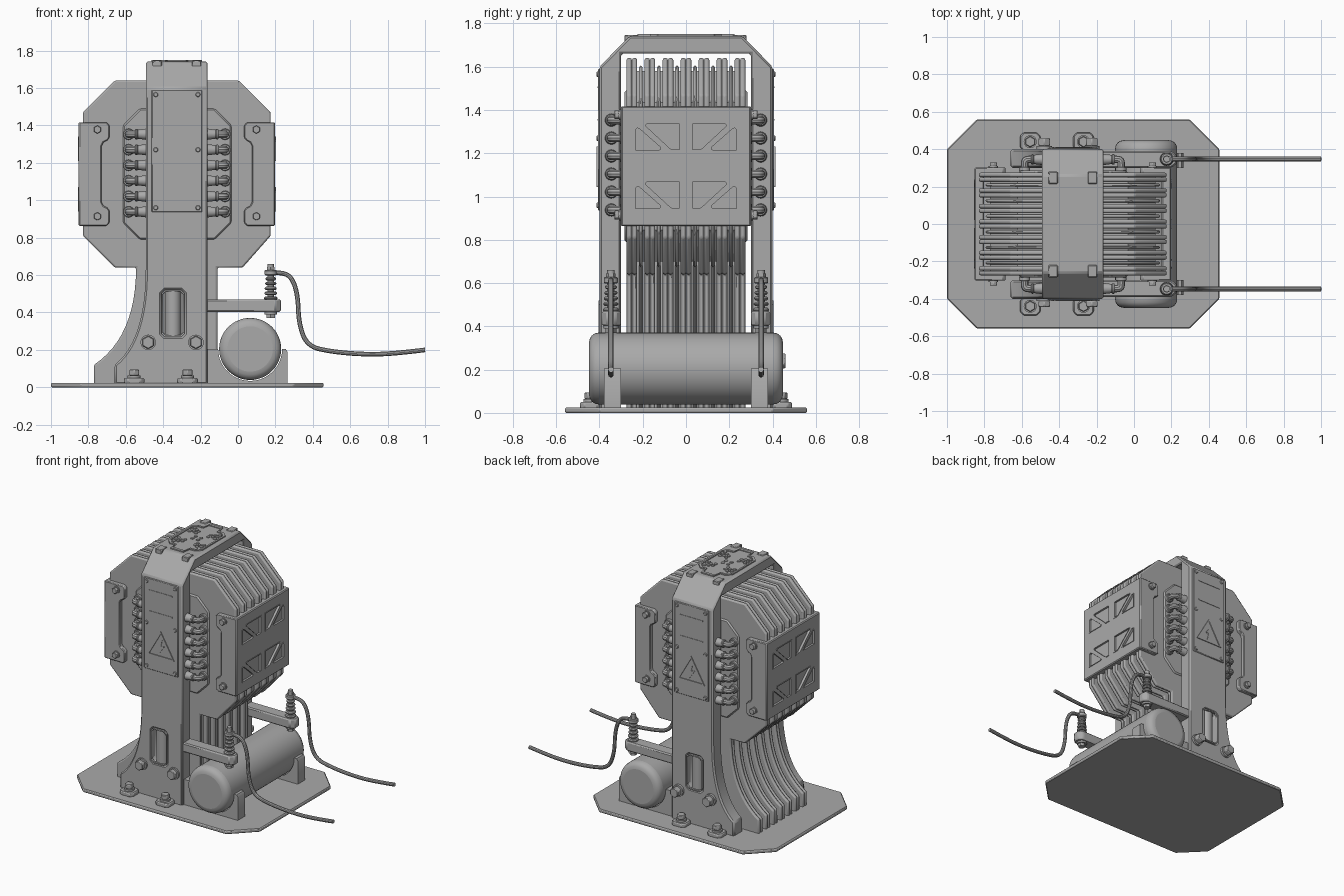
import bpy, bmesh, math
from mathutils import Vector, Matrix

if "Cube" in bpy.data.objects:
    bpy.data.objects.remove(bpy.data.objects["Cube"])

CX = -0.327          # centre line of the core and column
AX = {'x': lambda u, v, w: (w, u, v), 'y': lambda u, v, w: (u, w, v), 'z': lambda u, v, w: (u, v, w)}


def finish(name, bm, bevel=0, seg=1):
    bmesh.ops.recalc_face_normals(bm, faces=bm.faces)
    me = bpy.data.meshes.new(name)
    bm.to_mesh(me)
    bm.free()
    ob = bpy.data.objects.new(name, me)
    bpy.context.collection.objects.link(ob)
    if bevel:
        m = ob.modifiers.new('bevel', 'BEVEL')
        m.width, m.segments, m.limit_method, m.angle_limit = bevel, seg, 'ANGLE', math.radians(30)
    return ob


def prism(name, polys, axis, a, b, bevel=0, seg=1):
    """Extrude one or several 2D outlines along an axis from a to b."""
    if not isinstance(polys[0][0], (tuple, list)):
        polys = [polys]
    bm = bmesh.new()
    for p in polys:
        lo = [bm.verts.new(AX[axis](u, v, a)) for u, v in p]
        hi = [bm.verts.new(AX[axis](u, v, b)) for u, v in p]
        bm.faces.new(lo)
        bm.faces.new(hi)
        for i in range(len(p)):
            j = (i + 1) % len(p)
            bm.faces.new((lo[i], lo[j], hi[j], hi[i]))
    return finish(name, bm, bevel, seg)


def ring(name, outer, scale, axis, a, b):
    """Raised outline: the outer loop and a copy of it moved inwards."""
    c = sum((Vector(p) for p in outer), Vector((0, 0))) / len(outer)
    inner = [tuple(c + (Vector(p) - c) * scale) for p in outer]
    n = len(outer)
    return prism(name, [[outer[i], outer[(i + 1) % n], inner[(i + 1) % n], inner[i]] for i in range(n)], axis, a, b)


def cyl(name, p0, p1, r, r2=None, n=20, bevel=0, seg=1):
    p0, p1 = Vector(p0), Vector(p1)
    d = p1 - p0
    M = Matrix.Translation((p0 + p1) / 2) @ Vector((0, 0, 1)).rotation_difference(d).to_matrix().to_4x4()
    bm = bmesh.new()
    bmesh.ops.create_cone(bm, cap_ends=True, segments=n, radius1=r, radius2=r if r2 is None else r2,
                          depth=d.length, matrix=M)
    return finish(name, bm, bevel, seg)


def rect(x0, x1, z0, z1, c=0):
    if not c:
        return [(x0, z0), (x1, z0), (x1, z1), (x0, z1)]
    return [(x0 + c, z0), (x1 - c, z0), (x1, z0 + c), (x1, z1 - c), (x1 - c, z1), (x0 + c, z1), (x0, z1 - c), (x0, z0 + c)]


def curve(p0, p1, p2, n=12):
    q = lambda t, k: (1 - t) ** 2 * p0[k] + 2 * t * (1 - t) * p1[k] + t * t * p2[k]
    return [(q(i / n, 0), q(i / n, 1)) for i in range(n + 1)]


def tube(name, pts, r, res=8):
    cu = bpy.data.curves.new(name, 'CURVE')
    cu.dimensions, cu.bevel_depth, cu.bevel_resolution, cu.use_fill_caps = '3D', r, 3, True
    sp = cu.splines.new('NURBS')
    sp.points.add(len(pts) - 1)
    for p, c in zip(sp.points, pts):
        p.co = (*c, 1)
    sp.use_endpoint_u, sp.order_u, sp.resolution_u = True, 3, res
    tmp = bpy.data.objects.new(name, cu)
    bpy.context.collection.objects.link(tmp)
    me = bpy.data.meshes.new_from_object(tmp.evaluated_get(bpy.context.evaluated_depsgraph_get()))
    bpy.data.objects.remove(tmp)
    bpy.context.collection.objects.link(bpy.data.objects.new(name, me))


def boolean(ob, cutter, op='DIFFERENCE'):
    m = ob.modifiers.new('cut', 'BOOLEAN')
    m.operation, m.object, m.solver = op, cutter, 'EXACT'
    ob.data = bpy.data.meshes.new_from_object(ob.evaluated_get(bpy.context.evaluated_depsgraph_get()))
    ob.modifiers.clear()
    bpy.data.objects.remove(cutter)


def bolt(name, p, d, r, h):
    p, d = Vector(p), Vector(d)
    cyl(name + '_washer', p, p + d * h * .3, r * 1.15, n=20)
    cyl(name + '_head', p + d * h * .3, p + d * h, r, n=6, bevel=r * .12)


# base plate
prism('base_plate', rect(-1, .457, -.56, .56, .16), 'z', 0, .024, .006)


# laminated core: octagon with flared foot, cut into thin plates
def core(d):
    l, r, t, b = CX - .502 + d, CX + .502 - d, 1.64 - d, .64 + d
    c = .17 - d * .4
    foot = curve((-.545 + d, b), (-.545 + d, .27), (-.77 + d, .12))
    return [(l, b + c), (l, t - c), (l + c, t), (r - c, t), (r, t - c), (r, b + c), (r - c + .02, b),
            (-.11 - d, b), (-.11 - d, .015), (-.77 + d, .015)] + foot[::-1] + [(l + c, b)]


for i in range(7):
    y = -.25 + i * .0833
    for o in (-.0125, .0125):
        prism('core_plate', core(0), 'y', y + o - .012, y + o + .012, .009, 2)
    if i < 6:
        prism('core_spacer', core(.035), 'y', y + .033, y + .05, .0075)
prism('core_filler', core(.06), 'y', -.262, .262)

# arch-shaped column: side outline intersected with front outline
arch = prism('column', [(-.40, .015), (-.40, 1.60), (-.26, 1.742), (.26, 1.742), (.40, 1.60), (.40, .015),
                        (.30, .015), (.30, 1.66), (-.30, 1.66), (-.30, .015)], 'x', -.9, .3)
leg = curve((-.493, .64), (-.493, .25), (-.66, .12))
boolean(arch, prism('cut', leg + [(-.66, 0), (-.162, 0), (-.162, 1.8), (-.493, 1.8)], 'y', -.6, .6), 'INTERSECT')
slot = rect(-.41, -.285, .27, .52, .018)
for s in (-1, 1):
    boolean(arch, prism('cut', slot, 'y', s * .345, s * .5))
m = arch.modifiers.new('bevel', 'BEVEL')
m.width, m.limit_method = .01, 'ANGLE'

# raised cross pad, studs and tabs on top
quarter = [(.05, .225), (.06, .165), (.10, .165), (.135, .13)]
cross = quarter + [(x, -y) for x, y in quarter[::-1]]
cross += [(-x, y) for x, y in cross[::-1]]
cross = [(CX + x, y) for x, y in cross]
prism('top_pad', cross, 'z', 1.735, 1.744)
ring('top_pad_rim', cross, .91, 'z', 1.74, 1.75)
for sx in (-1, 1):
    for sy in (-1, 1):
        for u, v in [(.022, .018), (.05, .06), (.05, .09), (.075, .075), (.075, .105), (.1, .06), (.1, .09), (.1, .12)]:
            x, y = CX + sx * u, sy * v
            cyl('top_stud', (x, y, 1.74), (x, y, 1.749), .012, n=12)
        prism('top_tab', rect(CX + sx * .105 - .025, CX + sx * .105 + .025, sy * .25 - .035, sy * .25 + .03),
              'z', 1.70, 1.747, .004)

# details repeated on the front and back
flash = [(.012, 1.17), (-.03, 1.115), (-.004, 1.118), (-.016, 1.065), (.03, 1.13), (.002, 1.127)]
for s in (-1, 1):
    # raised coil plate on the core face
    prism('coil_plate', rect(-.615, -.035, .79, 1.49, .09), 'y', s * .255, s * .285, .008)
    # cover panel with screws and hazard triangle
    prism('cover_panel', rect(-.462, -.192, .936, 1.59), 'y', s * .395, s * .407, .004)
    for x in (-.44, -.214):
        for z in (.96, 1.27, 1.565):
            cyl('panel_screw', (x, s * .40, z), (x, s * .413, z), .013, n=12, bevel=.003)
    tri = [(CX - .108, 1.045), (CX + .108, 1.045), (CX, 1.232)]
    ring('hazard_triangle', tri, .84, 'y', s * .404, s * .413)
    prism('hazard_flash', [(CX - s * x, z) for x, z in flash], 'y', s * .404, s * .411)
    prism('panel_trim', [rect(-.42, -.235, 1.352, 1.358), rect(-.42, -.235, 1.502, 1.508)], 'y', s * .404, s * .41)
    # handle slot rim and the bar behind it
    ring('slot_rim', slot, .93, 'y', s * .39, s * .404)
    cyl('slot_bar', (-.347, s * .355, .275), (-.347, s * .355, .515), .042, n=24)
    # column bolts and base anchors
    for x in (-.48, -.225):
        bolt('column_bolt', (x, s * .398, .24), (0, s, 0), .036, .045 if s < 0 else .062)
    for x in (-.555, -.27):
        prism('anchor_pad', rect(x - .055, x + .055, min(s * .39, s * .49), max(s * .39, s * .49), .02),
              'z', .02, .05, .006)
        bolt('anchor_bolt', (x, s * .44, .05), (0, 0, 1), .03, .045)
    # six bushings with elbow pipes on each side of the column
    for t in (-1, 1):
        edge = CX + t * .163
        for k in range(6):
            z = 1.353 - k * .083
            e = lambda d, y: (edge + t * d, s * y, z)
            tube('elbow_pipe', [e(-.01, .345), e(.05, .345), e(.095, .345), e(.095, .31), e(.095, .27)], .02, 4)
            cyl('pipe_cone', e(0, .345), e(.045, .345), .03, .024, n=16)
            cyl('pipe_collar', e(.045, .345), e(.06, .345), .028, n=16, bevel=.004)
            cyl('pipe_flange', e(.095, .28), e(.095, .305), .03, n=16, bevel=.004)
    # cradle for the tank
    arc = [(.065 + .171 * math.cos(a), .205 + .171 * math.sin(a))
           for a in [-i * math.pi / 20 for i in range(21)]]
    prism('tank_cradle', [(.265, .015), (.265, .19), (.255, .205)] + arc + [(-.165, .205), (-.165, .015)],
          'y', s * .30, s * .38)
    # arm, insulator and cable
    y0, y1 = sorted((s * .30, s * .39))
    arm = [(-.18, y0), (.20, y0), (.23, y0 + .025), (.23, y1 - .025), (.20, y1), (-.18, y1)]
    prism('insulator_arm', arm, 'z', .403, .47, .008)
    y = s * .347
    p = lambda z: (.175, y, z)
    cyl('insulator_core', p(.38), p(.66), .017, n=16)
    cyl('insulator_nut', p(.37), p(.392), .025, n=6)
    cyl('insulator_lower_flange', p(.39), p(.408), .034)
    for k in range(5):
        cyl('insulator_disc', p(.468 + k * .026), p(.486 + k * .026), .036 - k * .002, bevel=.006)
    cyl('cable_clamp', p(.598), p(.628), .033, bevel=.005)
    cyl('cable_nut', p(.628), p(.644), .022, n=6)
    cyl('cable_stud', p(.64), p(.658), .014, n=12)
    path = [(.175, .612), (.24, .615), (.29, .585), (.32, .49), (.325, .34), (.37, .22), (.50, .19),
            (.68, .175), (.84, .18), (1.0, .20)]
    tube('cable', [(x, y, z) for x, z in path], .013)

# side covers: face plate with triangular pockets and bolted C-shaped flanges
for t in (-1, 1):
    cover = prism('side_cover', rect(-.30, .30, .863, 1.417), 'x', CX + t * .475, CX + t * .526, .006)
    pockets = []
    for z in (.94, 1.21):
        for k in (-1, 1):
            pockets.append([(k * y, z + h) for y, h in
                            [(.238, 0), (.238, .105), (.23, .113), (.22, .11), (.112, .015), (.11, .005), (.118, 0)]])
            pockets.append([(k * y, z + h) for y, h in
                            [(.022, .132), (.19, .132), (.196, .125), (.192, .118), (.07, .005), (.06, 0), (.022, 0)]])
    boolean(cover, prism('cut', pockets, 'x', CX + t * .511, CX + t * .6))
    for q in pockets:
        ring('pocket_rim', q, .9, 'x', CX + t * .515, CX + t * .529)
    flange = [(.524, .863), (.524, 1.417), (.375, 1.417), (.36, 1.40), (.36, 1.335), (.372, 1.32), (.392, 1.31),
              (.402, 1.29), (.402, .99), (.392, .97), (.372, .96), (.36, .945), (.36, .88), (.375, .863)]
    for s in (-1, 1):
        prism('cover_flange', [(CX + t * x, z) for x, z in flange], 'y', s * .268, s * .302, .005)
        for z in (.914, 1.378):
            bolt('cover_bolt', (CX + t * .425, s * .30, z), (0, s, 0), .022, .03)

# horizontal tank
cyl('tank', (.065, -.448, .205), (.065, .448, .205), .166, n=48, bevel=.045, seg=4)

# dark grey paint on every part
paint = bpy.data.materials.new('dark_grey_paint')
paint.diffuse_color = (.4, .4, .4, 1)
paint.use_nodes = True
paint.node_tree.nodes["Principled BSDF"].inputs["Base Color"].default_value = paint.diffuse_color
for ob in bpy.context.collection.objects:
    ob.data.materials.clear()
    ob.data.materials.append(paint)

# smooth shading with sharp edges kept
bpy.ops.object.select_all(action='SELECT')
bpy.context.view_layer.objects.active = arch
bpy.ops.object.shade_smooth_by_angle(angle=math.radians(35))
